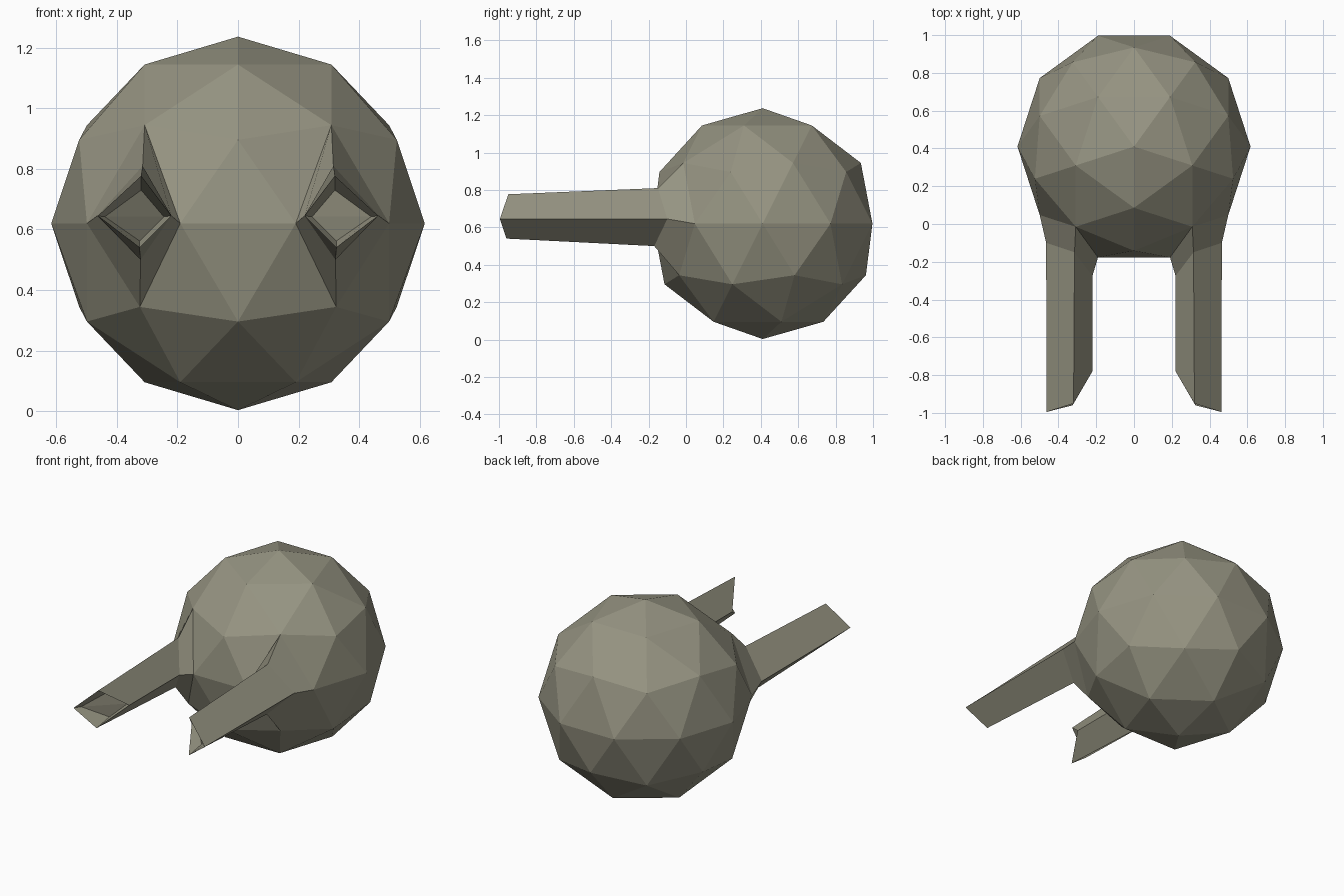
import bpy, bmesh, math
from mathutils import Matrix, Vector

if "Cube" in bpy.data.objects:
    bpy.data.objects.remove(bpy.data.objects["Cube"])

mat = bpy.data.materials.new("olive grey")
mat.diffuse_color = (0.305, 0.296, 0.223, 1)
mat.use_nodes = True
mat.node_tree.nodes["Principled BSDF"].inputs["Base Color"].default_value = mat.diffuse_color

# Each ring: outer, top, inner, bottom corner of the diamond-section prong (right side)
BASE = [(0.50, 0.05, 0.62), (0.31, -0.015, 0.944), (0.19, -0.177, 0.62), (0.324, -0.037, 0.344)]
RINGS = [
    [(0.465, -0.10, 0.645), (0.315, -0.15, 0.81), (0.22, -0.275, 0.645), (0.322, -0.17, 0.50)],    # collar
    [(0.463, -0.995, 0.645), (0.32, -0.95, 0.777), (0.22, -0.78, 0.645), (0.325, -0.96, 0.54)],    # tip rim
    [(0.44, -0.95, 0.642), (0.32, -0.83, 0.73), (0.245, -0.76, 0.642), (0.325, -0.83, 0.562)],     # recessed floor
]

# Faceted ball
bm = bmesh.new()
bmesh.ops.create_icosphere(bm, subdivisions=2, radius=0.617)
bmesh.ops.transform(bm, verts=bm.verts, matrix=Matrix.Translation((0, 0.41, 0.62)) @ Matrix.Rotation(-math.pi / 2, 4, 'Z'))


def nearest(p):
    return min(bm.verts, key=lambda v: (v.co - Vector(p)).length)


# Open a diamond on each side of the front and draw a prong out of it
for side in (1, -1):
    loop = [nearest((x * side, y, z)) for x, y, z in BASE]
    bm.edges.remove(bm.edges.get((loop[0], loop[2])))
    for ring in RINGS:
        new = [bm.verts.new((x * side, y, z)) for x, y, z in ring]
        for i in range(4):
            j = (i + 1) % 4
            bm.faces.new((loop[i], loop[j], new[j], new[i]))
        loop = new
    # folded end cap
    bm.faces.new((loop[0], loop[1], loop[2]))
    bm.faces.new((loop[0], loop[2], loop[3]))

bmesh.ops.recalc_face_normals(bm, faces=bm.faces)
mesh = bpy.data.meshes.new("ball_with_prongs")
bm.to_mesh(mesh)
bm.free()
mesh.materials.append(mat)
obj = bpy.data.objects.new("ball_with_prongs", mesh)
bpy.context.collection.objects.link(obj)
